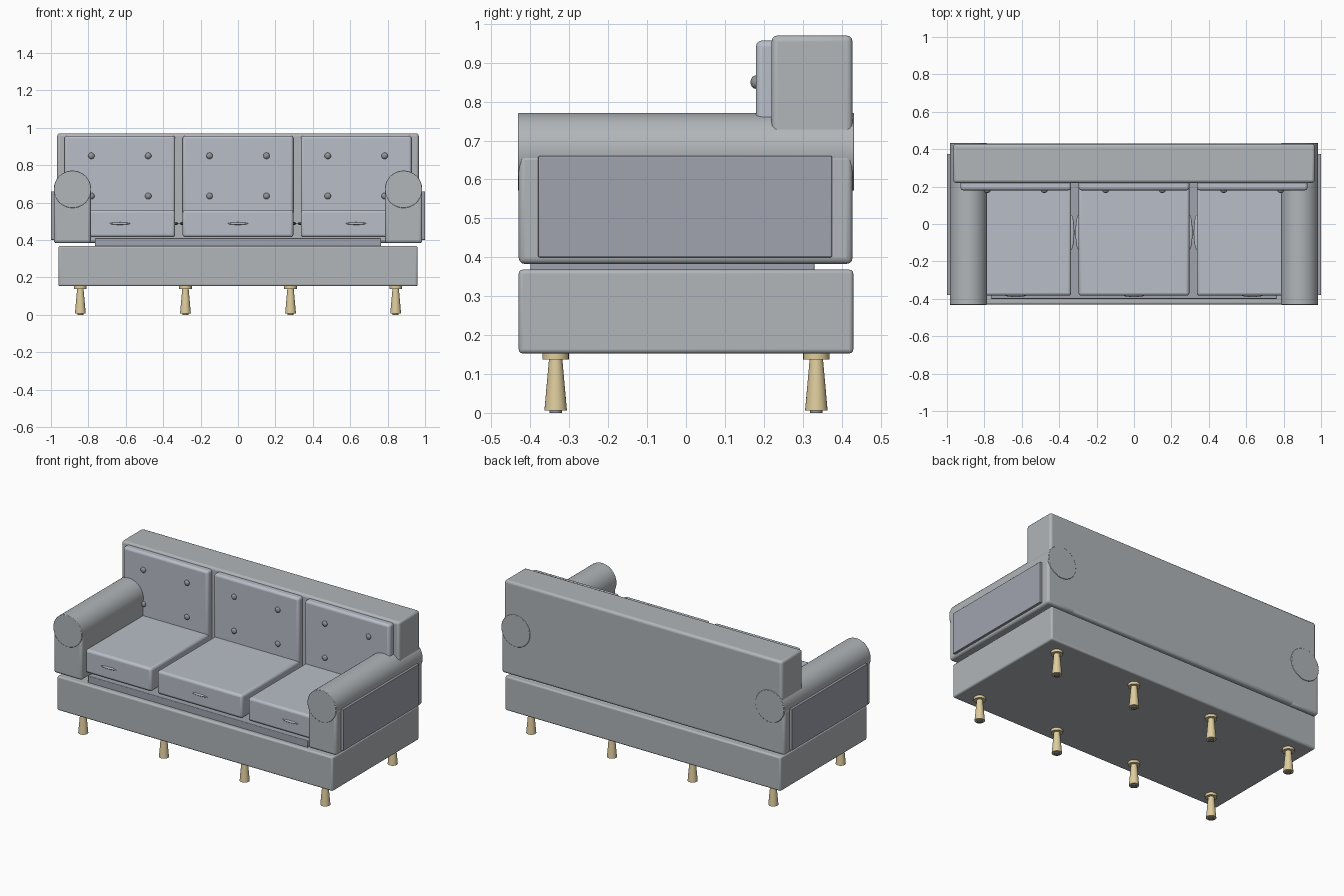
import bpy, math

if "Cube" in bpy.data.objects:
    bpy.data.objects.remove(bpy.data.objects["Cube"])


def material(name, *rgb):
    m = bpy.data.materials.new(name)
    m.diffuse_color = (*rgb, 1)
    m.use_nodes = True
    m.node_tree.nodes["Principled BSDF"].inputs["Base Color"].default_value = m.diffuse_color
    return m


wood = material("light_wood", 0.74, 0.61, 0.34)
frame = material("frame_fabric", 0.44, 0.465, 0.485)
cushion = material("cushion_fabric", 0.48, 0.51, 0.57)
panel = material("panel_fabric", 0.35, 0.37, 0.42)
dark = material("dark_trim", 0.28, 0.29, 0.32)


def finish(ob, name, mat, bevel=0.0, segments=3):
    ob.name = name
    ob.data.materials.append(mat)
    bpy.ops.object.transform_apply(location=False, rotation=True, scale=True)
    bpy.ops.object.shade_smooth_by_angle(angle=math.radians(40))
    if bevel:
        m = ob.modifiers.new("soft_edges", "BEVEL")
        m.width, m.segments = bevel, segments
        m.limit_method = "ANGLE"
        m.angle_limit = math.radians(50)
    return ob


def box(name, mat, x, y, z, bevel=0.01):
    """Bevelled box from (min, max) ranges."""
    bpy.ops.mesh.primitive_cube_add(size=1, location=[sum(r) / 2 for r in (x, y, z)])
    ob = bpy.context.object
    ob.scale = [r[1] - r[0] for r in (x, y, z)]
    return finish(ob, name, mat, bevel)


def cone(name, mat, r1, r2, depth, loc, rot=(0, 0, 0), bevel=0.0, sides=24):
    bpy.ops.mesh.primitive_cone_add(vertices=sides, radius1=r1, radius2=r2,
                                    depth=depth, location=loc, rotation=rot)
    return finish(bpy.context.object, name, mat, bevel, 2)


def ellipsoid(name, mat, loc, size):
    bpy.ops.mesh.primitive_uv_sphere_add(segments=20, ring_count=12, radius=1, location=loc)
    bpy.context.object.scale = size
    return finish(bpy.context.object, name, mat)


# Base box and recessed plinth
box("base", frame, (-0.96, 0.96), (-0.43, 0.43), (0.153, 0.368), 0.01)
box("plinth", panel, (-0.765, 0.765), (-0.40, 0.33), (0.36, 0.41), 0.004)

# Backrest
box("backrest", frame, (-0.967, 0.967), (0.22, 0.428), (0.385, 0.97), 0.015)

# Arms: body, rolled top, outer panel
for s, side in ((-1, "left"), (1, "right")):
    span = lambda a, b: tuple(sorted((s * a, s * b)))
    box(side + "_arm", frame, span(0.787, 0.985), (-0.43, 0.428), (0.383, 0.665), 0.015)
    cone(side + "_arm_roll", frame, 0.1, 0.1, 0.864, (s * 0.885, 0, 0.671),
         (math.pi / 2, 0, 0), 0.003, 48)
    box(side + "_arm_panel", panel, span(0.97, 1.0), (-0.38, 0.375), (0.40, 0.66), 0.003)

# Seat cushions with creases, back cushions with buttons
for i, cx in enumerate((-0.632, 0.0, 0.632)):
    x = (cx - 0.296, cx + 0.296)
    box(f"seat_cushion_{i}", cushion, x, (-0.383, 0.22), (0.415, 0.561), 0.015)
    ellipsoid(f"seat_front_crease_{i}", cushion, (cx, -0.382, 0.488), (0.056, 0.008, 0.007))
    for s in (-1, 1):
        ellipsoid(f"seat_side_crease_{i}", cushion, (cx + s * 0.295, -0.045, 0.488),
                  (0.018, 0.095, 0.008))
    box(f"back_cushion_{i}", cushion, x, (0.18, 0.24), (0.42, 0.957), 0.015)
    for dx in (-0.152, 0.152):
        for z in (0.635, 0.85):
            ellipsoid(f"button_{i}", dark, (cx + dx, 0.178, z), (0.017, 0.012, 0.017))

# Legs: mounting plate, flared leg, foot pad
for x in (-0.843, -0.281, 0.281, 0.843):
    for y, row in ((-0.335, "front"), (0.335, "back")):
        cone(row + "_leg_plate", wood, 0.034, 0.034, 0.018, (x, y, 0.146))
        cone(row + "_leg", wood, 0.029, 0.017, 0.134, (x, y, 0.073))
        cone(row + "_leg_pad", dark, 0.016, 0.016, 0.010, (x, y, 0.005))
